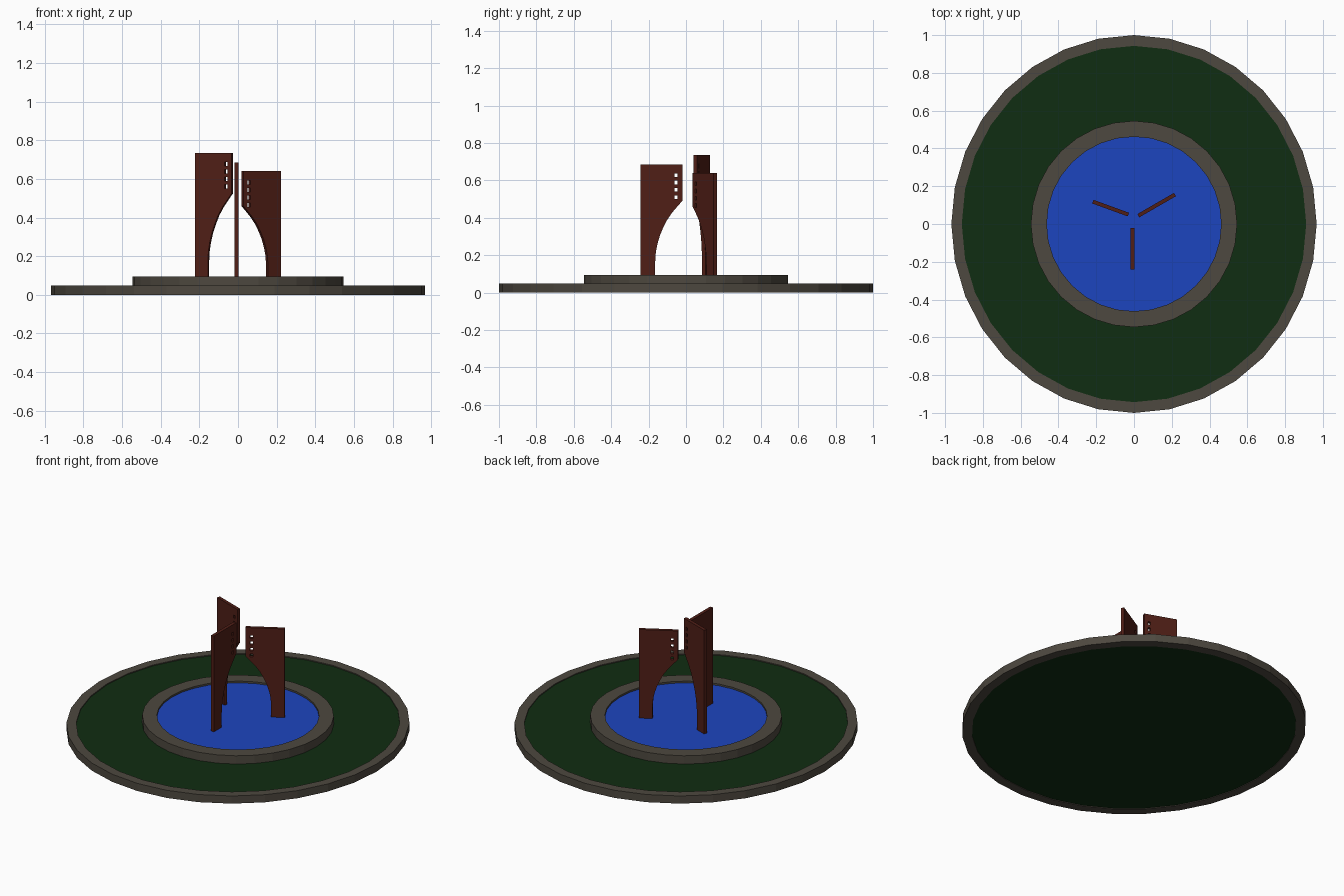
import bpy, bmesh, math
from mathutils import Matrix

if "Cube" in bpy.data.objects:
    bpy.data.objects.remove(bpy.data.objects["Cube"])

SIDES = 32


def material(name, rgb):
    m = bpy.data.materials.new(name)
    m.diffuse_color = (*rgb, 1)
    m.use_nodes = True
    m.node_tree.nodes["Principled BSDF"].inputs["Base Color"].default_value = m.diffuse_color
    return m


STONE = material("stone", (0.075, 0.065, 0.05))
GRASS = material("grass", (0.005, 0.026, 0.006))
WATER = material("water", (0.012, 0.06, 0.52))
RUST = material("rust", (0.08, 0.013, 0.008))


def add_object(name, mesh, mat):
    mesh.materials.clear()
    mesh.materials.append(mat)
    ob = bpy.data.objects.new(name, mesh)
    bpy.context.collection.objects.link(ob)
    return ob


def ring(name, r_in, r_out, z0, z1, mat, sx=1.0):
    """Square-section ring, optionally squeezed in x."""
    bm = bmesh.new()
    section = [(r_in, z0), (r_out, z0), (r_out, z1), (r_in, z1)]
    loops = []
    for i in range(SIDES):
        a = 2 * math.pi * i / SIDES
        loops.append([bm.verts.new((r * math.cos(a) * sx, r * math.sin(a), z)) for r, z in section])
    for i in range(SIDES):
        p, q = loops[i], loops[(i + 1) % SIDES]
        for k in range(4):
            n = (k + 1) % 4
            bm.faces.new((p[k], q[k], q[n], p[n]))
    bmesh.ops.recalc_face_normals(bm, faces=bm.faces)
    mesh = bpy.data.meshes.new(name)
    bm.to_mesh(mesh)
    bm.free()
    return add_object(name, mesh, mat)


def disc(name, r, z0, z1, mat, sx=1.0):
    """Solid disc whose corners line up with the rings."""
    bm = bmesh.new()
    rim = [bm.verts.new((r * math.cos(2 * math.pi * i / SIDES) * sx,
                         r * math.sin(2 * math.pi * i / SIDES), z0)) for i in range(SIDES)]
    base = bm.faces.new(rim)
    top = bmesh.ops.extrude_face_region(bm, geom=[base])["geom"]
    bmesh.ops.translate(bm, verts=[g for g in top if isinstance(g, bmesh.types.BMVert)],
                        vec=(0, 0, z1 - z0))
    bmesh.ops.recalc_face_normals(bm, faces=bm.faces)
    mesh = bpy.data.meshes.new(name)
    bm.to_mesh(mesh)
    bm.free()
    return add_object(name, mesh, mat)


def panel(name, inner, angle, length, top, bottom=0.075, thick=0.02):
    """Upright half-arch slab with a column of square holes near its inner edge."""
    h = top - bottom
    outline = [(1, 0), (1, 1), (0, 1), (0, 0.68), (0.11, 0.635), (0.25, 0.575),
               (0.37, 0.51), (0.46, 0.445), (0.54, 0.375), (0.60, 0.30),
               (0.635, 0.235), (0.65, 0.17), (0.655, 0)]
    shapes = [[(u * length, v * h) for u, v in outline]]
    for k in range(4):
        c, z = 0.15 * length, h - 0.058 - 0.039 * k
        shapes.append([(c - 0.008, z - 0.01), (c + 0.008, z - 0.01),
                       (c + 0.008, z + 0.01), (c - 0.008, z + 0.01)])
    curve = bpy.data.curves.new(name, "CURVE")
    curve.dimensions = "2D"
    curve.fill_mode = "BOTH"
    curve.extrude = thick / 2
    for pts in shapes:
        s = curve.splines.new("POLY")
        s.points.add(len(pts) - 1)
        for p, (x, y) in zip(s.points, pts):
            p.co = (x, y, 0, 1)
        s.use_cyclic_u = True
    # turn the filled curve into a mesh
    tmp = bpy.data.objects.new(name + "_curve", curve)
    bpy.context.collection.objects.link(tmp)
    deps = bpy.context.evaluated_depsgraph_get()
    mesh = bpy.data.meshes.new_from_object(tmp.evaluated_get(deps))
    bpy.data.objects.remove(tmp)
    mesh.transform(Matrix.Rotation(math.pi / 2, 4, "X"))
    bm = bmesh.new()
    bm.from_mesh(mesh)
    bmesh.ops.remove_doubles(bm, verts=bm.verts, dist=1e-5)
    bmesh.ops.recalc_face_normals(bm, faces=bm.faces)
    for f in bm.faces:
        f.smooth = False
    bm.to_mesh(mesh)
    bm.free()
    ob = add_object(name, mesh, RUST)
    ob.location = (*inner, bottom)
    ob.rotation_euler.z = math.radians(angle)
    return ob


# lawn with its kerb
ring("outer_kerb", 0.943, 1.0, 0.0, 0.048, STONE, sx=0.967)
disc("lawn", 0.945, 0.004, 0.042, GRASS, sx=0.967)

# pool with its rim
ring("pool_rim", 0.462, 0.546, 0.035, 0.094, STONE)
disc("pool_water", 0.464, 0.038, 0.083, WATER)

# three half-arch panels of different heights
panel("tall_panel", (-0.03, 0.05), 160, 0.20, 0.735)
panel("middle_panel", (-0.008, -0.02), 270, 0.222, 0.685)
panel("short_panel", (0.023, 0.044), 30, 0.224, 0.64)
